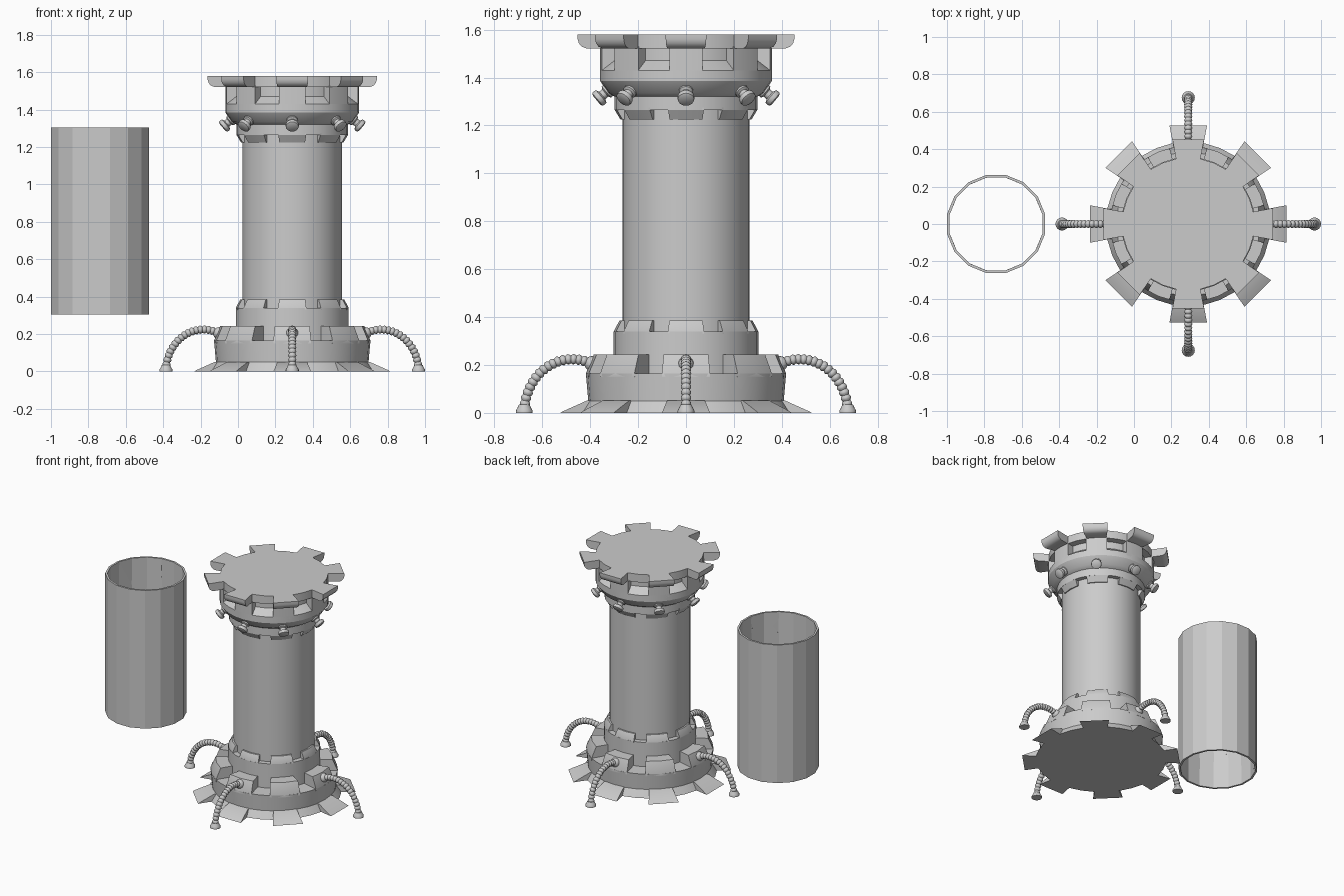
import bpy, bmesh, math, random
from mathutils import Matrix, Vector

if "Cube" in bpy.data.objects:
    bpy.data.objects.remove(bpy.data.objects["Cube"])

TX = 0.29          # tower axis
TAU = 2 * math.pi


def finish(name, bm, angle=30, loc=(TX, 0, 0)):
    bmesh.ops.recalc_face_normals(bm, faces=bm.faces)
    me = bpy.data.meshes.new(name)
    bm.to_mesh(me)
    bm.free()
    ob = bpy.data.objects.new(name, me)
    ob.location = loc
    bpy.context.collection.objects.link(ob)
    if angle:
        bpy.ops.object.select_all(action='DESELECT')
        ob.select_set(True)
        bpy.context.view_layer.objects.active = ob
        bpy.ops.object.shade_smooth_by_angle(angle=math.radians(angle))
    return ob


def bridge(bm, rings, closed=True):
    """Join consecutive vertex rings with quads and cap both ends."""
    n = len(rings[0])
    for a, b in zip(rings, rings[1:]):
        for i in range(n):
            j = (i + 1) % n
            bm.faces.new((a[i], a[j], b[j], b[i]))
    if closed:
        bm.faces.new(rings[0])
        bm.faces.new(rings[-1])


def revolve(bm, prof, n=32, mat=Matrix()):
    rings = [[bm.verts.new(mat @ Vector((r * math.cos(TAU * i / n), r * math.sin(TAU * i / n), z)))
              for i in range(n)] for r, z in prof]
    bridge(bm, rings)


def teeth(bm, prof, half_deg, count=8, steps=2):
    """Wedge blocks: an r-z outline swept over a small angle, repeated round the axis."""
    h = math.radians(half_deg)
    for c in range(count):
        rings = []
        for s in range(steps + 1):
            a = TAU * c / count - h + 2 * h * s / steps
            rings.append([bm.verts.new((r * math.cos(a), r * math.sin(a), z)) for r, z in prof])
        bridge(bm, rings)


# Base: drum, splayed skirt plates, upper chamfered blocks
bm = bmesh.new()
revolve(bm, [(.44, 0), (.408, .05), (.418, .165), (.29, .165)])
teeth(bm, [(.38, 0), (.535, 0), (.52, .008), (.42, .052), (.38, .052)], 10.8, steps=1)
teeth(bm, [(.28, .15), (.418, .15), (.418, .165), (.385, .243), (.28, .243)], 14)
finish("base", bm)

# Column with lower and upper collars
bm = bmesh.new()
revolve(bm, [(.302, .16), (.302, .34), (.266, .34), (.266, 1.265), (.298, 1.265),
             (.298, 1.32), (.325, 1.335), (.358, 1.385), (.358, 1.43), (.305, 1.47), (.305, 1.53)])
finish("column", bm)

# Chamfered collar teeth
bm = bmesh.new()
teeth(bm, [(.25, .33), (.302, .33), (.302, .34), (.278, .385), (.25, .385)], 14.5)
teeth(bm, [(.25, 1.275), (.298, 1.275), (.298, 1.265), (.274, 1.225), (.25, 1.225)], 14.5)
finish("collar_teeth", bm)

# Head blocks between the pockets
bm = bmesh.new()
teeth(bm, [(.29, 1.41), (.358, 1.41), (.358, 1.53), (.29, 1.53)], 11.25)
finish("head_blocks", bm)

# Top plate with rounded overhanging teeth
bm = bmesh.new()
revolve(bm, [(.354, 1.522), (.354, 1.58)])
teeth(bm, [(.33, 1.522), (.425, 1.522), (.443, 1.529), (.455, 1.543), (.46, 1.56),
           (.46, 1.58), (.33, 1.58)], 10.6, steps=1)
finish("top_plate", bm)

# Knobs under the head, pointing outward and down
bm = bmesh.new()
for i in range(8):
    m = (Matrix.Rotation(TAU * i / 8, 4, 'Z') @ Matrix.Translation((.302, 0, 1.365))
         @ Matrix.Rotation(math.radians(130), 4, 'Y'))
    revolve(bm, [(.03, 0), (.03, .04), (.02, .046), (.02, .062), (.034, .068),
                 (.036, .078), (.034, .088), (.024, .093)], 16, m)
finish("knobs", bm)

# Four ribbed hose legs with ball joints and flared feet
for k, side in enumerate(("right", "back", "left", "front")):
    bm = bmesh.new()
    rot = Matrix.Rotation(TAU * k / 4, 4, 'Z')
    rings = []
    ribs, per = 19, 4
    for s in range(ribs * per + 1):
        t = math.radians(120) * s / (ribs * per)
        ctr = Vector((.475 + .2 * math.cos(t), 0, .002 + .222 * math.sin(t)))
        nrm = Vector((math.cos(t) / .2, 0, math.sin(t) / .222)).normalized()
        rad = (.016, .02, .022, .02)[s % per]
        rings.append([bm.verts.new(rot @ (ctr + rad * (math.cos(a) * nrm + math.sin(a) * Vector((0, 1, 0)))))
                      for a in (TAU * i / 12 for i in range(12))])
    bridge(bm, rings)
    revolve(bm, [(.035, 0), (.035, .01), (.03, .018), (.022, .035)], 16,
            rot @ Matrix.Translation((.675, 0, 0)))
    bmesh.ops.create_uvsphere(bm, u_segments=16, v_segments=10, radius=.032,
                              matrix=rot @ Matrix.Translation((.392, 0, .205)))
    finish(side + "_leg", bm, 40)

# Cracked shell: Voronoi cells cut in the unrolled wall, then wrapped to a 16-sided tube
random.seed(7)
N, R, Z0, H = 16, .2675, .305, 1.0
W = TAU * R
seeds = []
while len(seeds) < 38:
    p = max((Vector((random.uniform(0, W), random.uniform(0, H), 0)) for _ in range(4)),
            key=lambda q: min([(q - s - Vector((o, 0, 0))).length for s in seeds for o in (-W, 0, W)] or [1]))
    seeds.append(p)


def wrap(co):
    u = co.x / W * N
    k = math.floor(u)
    pts = [Vector((R * math.cos(TAU * (j + .5) / N), R * math.sin(TAU * (j + .5) / N), 0)) for j in (k, k + 1)]
    return pts[0].lerp(pts[1], u - k) + Vector((0, 0, Z0 + co.y))


shell = bmesh.new()
for s in seeds:
    cell = bmesh.new()
    cols = [[cell.verts.new((W * i / N, y, 0)) for y in (0, H)] for i in range(-N, 2 * N + 1)]
    for a, b in zip(cols, cols[1:]):
        cell.faces.new((a[0], b[0], b[1], a[1]))
    for q in seeds:
        for o in (-W, 0, W):
            d = q + Vector((o, 0, 0)) - s
            if 1e-6 < d.length < .9:
                bmesh.ops.bisect_plane(cell, geom=cell.verts[:] + cell.edges[:] + cell.faces[:],
                                       dist=1e-6, plane_co=s + d / 2, plane_no=d, clear_outer=True)
    new = {v: shell.verts.new(wrap(v.co)) for v in cell.verts}
    for f in cell.faces:
        shell.faces.new([new[v] for v in f.verts])
    cell.free()
me = bpy.data.meshes.new("cracked_shell")
shell.to_mesh(me)
shell.free()
ob = bpy.data.objects.new("cracked_shell", me)
ob.location = (-.7375, 0, 0)
bpy.context.collection.objects.link(ob)
mod = ob.modifiers.new("thickness", 'SOLIDIFY')
mod.thickness = .014
mod.offset = -1
